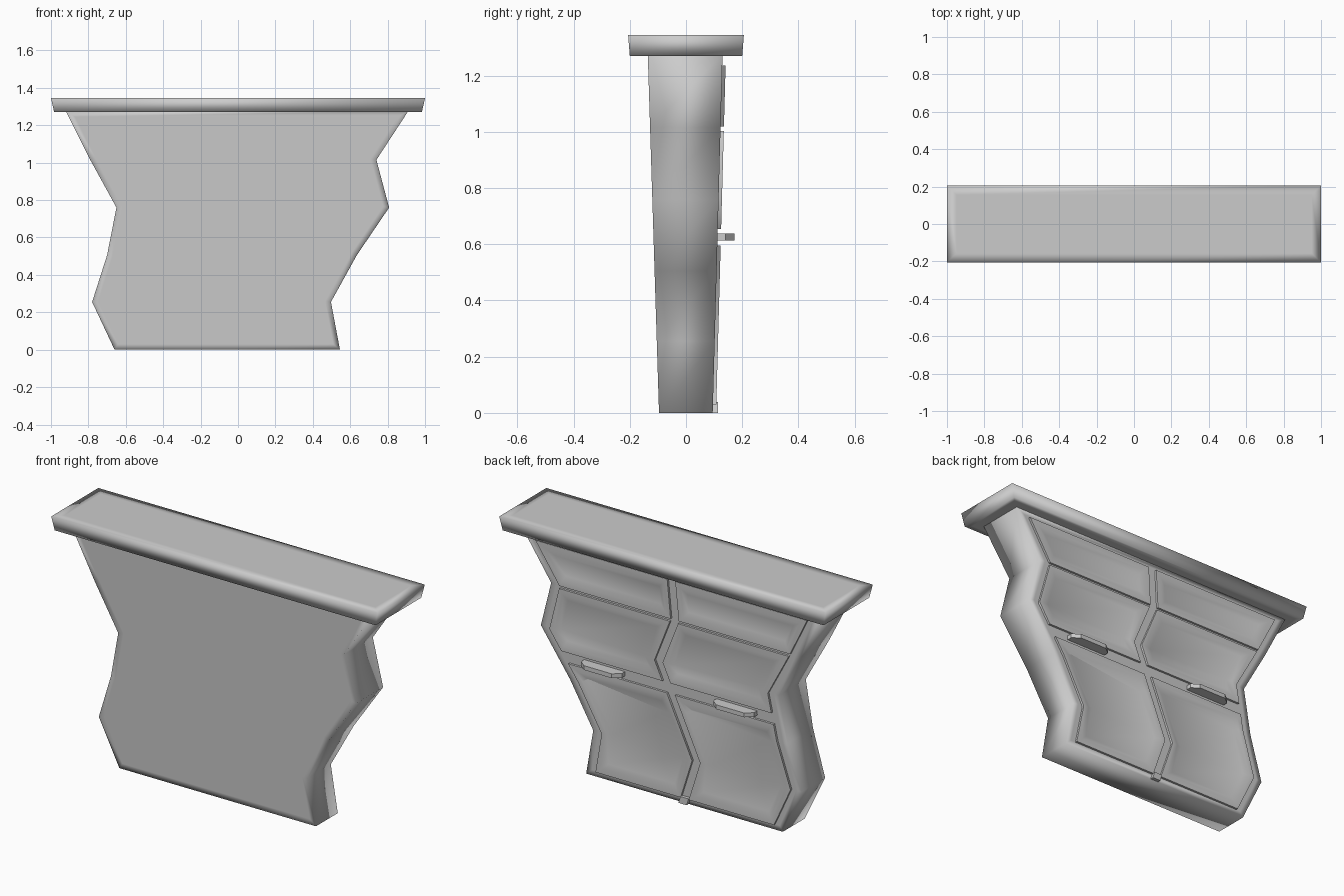
import bpy, bmesh

if "Cube" in bpy.data.objects:
    bpy.data.objects.remove(bpy.data.objects["Cube"])

# Crooked side profiles: height, left x, right x
LEVELS = [(0, -.66, .545), (.255, -.78, .497), (.505, -.70, .635),
          (.76, -.65, .808), (1.015, -.79, .74), (1.275, -.92, .91)]
TOP = 1.275


def edges_at(z):
    for (z0, l0, r0), (z1, l1, r1) in zip(LEVELS, LEVELS[1:]):
        if z <= z1:
            t = (z - z0) / (z1 - z0)
            return l0 + (l1 - l0) * t, r0 + (r1 - r0) * t


def front_y(z):
    return -.096 - .040 * z / TOP


def back_y(z):
    return .095 + .035 * z / TOP


def finish(name, bm, angle=None):
    bmesh.ops.recalc_face_normals(bm, faces=bm.faces)
    me = bpy.data.meshes.new(name)
    bm.to_mesh(me)
    bm.free()
    ob = bpy.data.objects.new(name, me)
    bpy.context.collection.objects.link(ob)
    bpy.ops.object.select_all(action='DESELECT')
    ob.select_set(True)
    bpy.context.view_layer.objects.active = ob
    if angle:
        bpy.ops.object.shade_smooth_by_angle(angle=angle)
    else:
        bpy.ops.object.shade_smooth()
    return ob


def loft(bm, rings):
    vs = [[bm.verts.new(p) for p in r] for r in rings]
    n = len(vs[0])
    for a, b in zip(vs, vs[1:]):
        for i in range(n):
            bm.faces.new((a[i], a[(i + 1) % n], b[(i + 1) % n], b[i]))
    bm.faces.new(vs[0][::-1])
    bm.faces.new(vs[-1])
    bmesh.ops.recalc_face_normals(bm, faces=bm.faces)


def soft_border(bm, test, width):
    # support loop so smooth shading stays close to the edges
    bm.normal_update()
    faces = [f for f in bm.faces if test(f.normal)]
    bmesh.ops.inset_region(bm, faces=faces, thickness=width, use_even_offset=True)


# Carcass
bm = bmesh.new()
loft(bm, [[(l, front_y(z), z), (r, front_y(z), z), (r, back_y(z), z), (l, back_y(z), z)]
          for z, l, r in LEVELS])
soft_border(bm, lambda n: n.y < -.9, .03)
soft_border(bm, lambda n: n.y > .9, .03)
finish("cabinet_body", bm)

# Overhanging slab on top
bm = bmesh.new()
loft(bm, [[(-x, -y, z), (x, -y, z), (x, y, z), (-x, y, z)]
          for x, y, z in ((.983, .2, 1.27), (1, .206, 1.345))])
soft_border(bm, lambda n: n.z > .9, .05)
soft_border(bm, lambda n: n.z < -.9, .03)
finish("counter_top", bm)


# Raised, framed doors and drawers on the back side
def panel(name, side, z0, z1):
    zs = [z0] + [z for z, _, _ in LEVELS if z0 + .02 < z < z1 - .02] + [z1]
    bm = bmesh.new()
    rows = []
    for z in zs:
        l, r = edges_at(z)
        c = (l + r) / 2
        xs = (l + .06, c - .025) if side < 0 else (c + .025, r - .06)
        rows.append([bm.verts.new((x, back_y(z) + .012, z)) for x in xs])
    faces = [bm.faces.new((a[1], a[0], b[0], b[1])) for a, b in zip(rows, rows[1:])]
    rim = [e for e in bm.edges if e.is_boundary]
    skirt = bmesh.ops.extrude_edge_only(bm, edges=rim)["geom"]
    for v in skirt:
        if isinstance(v, bmesh.types.BMVert):
            v.co.y -= .03
    bm.normal_update()
    bmesh.ops.inset_region(bm, faces=faces, thickness=.03, use_even_offset=True)
    bmesh.ops.inset_region(bm, faces=faces, thickness=.03, depth=-.011, use_even_offset=True)
    finish(name, bm, .9)


# Handle with clipped corners
def handle(name, x):
    bm = bmesh.new()
    plan = [(-.125, .10), (-.125, .14), (-.085, .172), (.085, .172), (.125, .14), (.125, .10)]
    loft(bm, [[(x + u, y, z) for u, y in plan] for z in (.614, .638)])
    finish(name, bm, .5)


for side, word, hx in ((-1, "left", -.39), (1, "right", .42)):
    panel(word + "_lower_door", side, .03, .595)
    panel(word + "_middle_drawer", side, .655, 1.003)
    panel(word + "_top_drawer", side, 1.018, 1.235)
    handle(word + "_handle", hx)

# Small stop at the foot of the centre gap
bm = bmesh.new()
loft(bm, [[(x - .025, .08, z), (x + .025, .08, z), (x + .025, .114, z), (x - .025, .114, z)]
          for x, z in ((-.058, 0), (-.07, .038))])
finish("door_stop", bm, .5)
